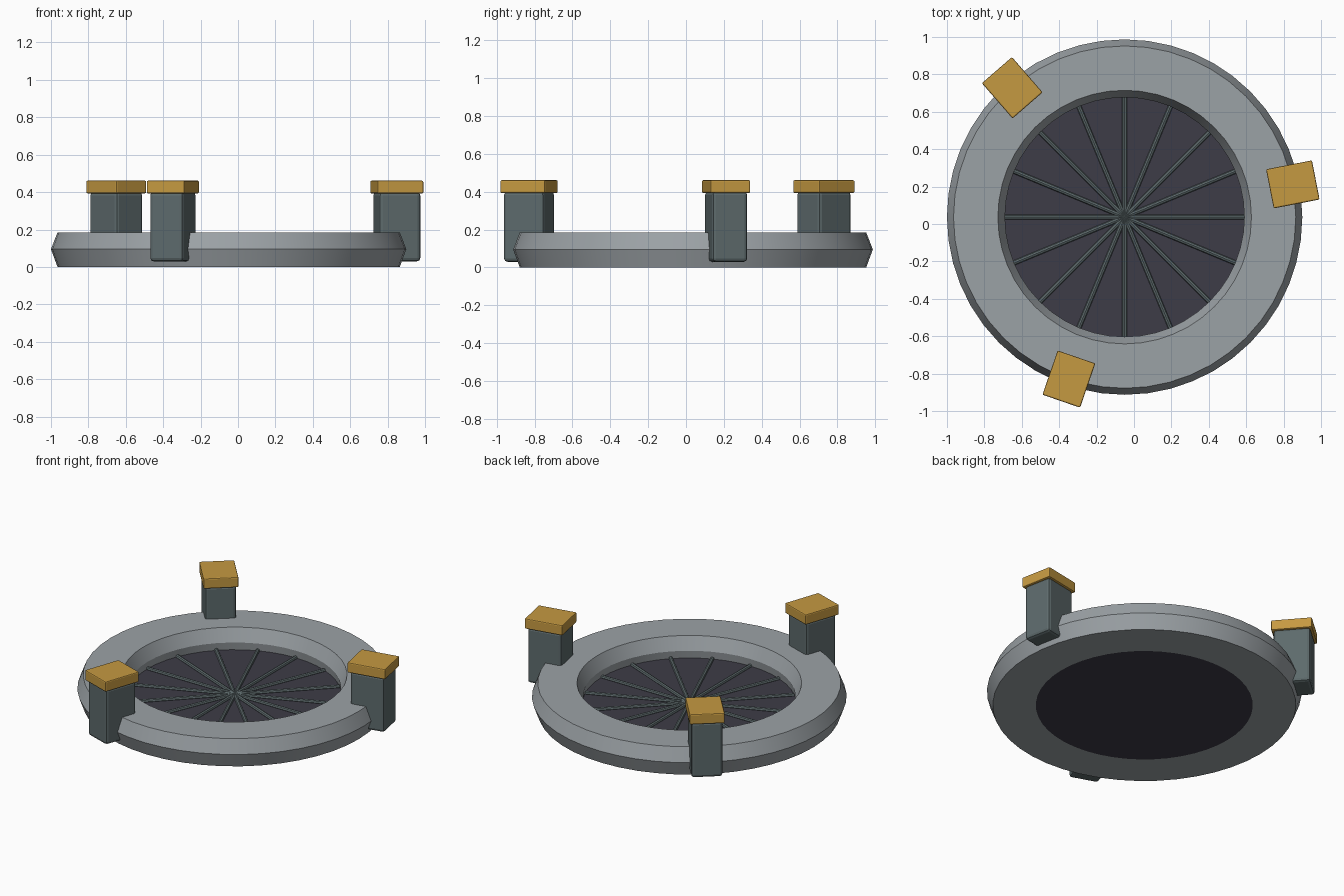
import bpy
import bmesh
from math import cos, sin, pi, radians
from mathutils import Matrix, Vector

if "Cube" in bpy.data.objects:
    bpy.data.objects.remove(bpy.data.objects["Cube"])

CENTRE = Vector((-0.05, 0.037, 0))
SEGMENTS = 48


def material(name, colour):
    m = bpy.data.materials.new(name)
    m.use_nodes = True
    m.diffuse_color = (*colour, 1)
    m.node_tree.nodes["Principled BSDF"].inputs["Base Color"].default_value = (*colour, 1)
    return m


light_metal = material("light grey metal", (0.33, 0.36, 0.38))
dark_metal = material("dark grey metal", (0.11, 0.145, 0.15))
gold = material("gold", (0.56, 0.32, 0.053))
floor_dark = material("dark floor", (0.047, 0.045, 0.063))


def finish(name, bm, mat, smooth=False):
    bmesh.ops.recalc_face_normals(bm, faces=bm.faces)
    mesh = bpy.data.meshes.new(name)
    bm.to_mesh(mesh)
    bm.free()
    mesh.materials.append(mat)
    ob = bpy.data.objects.new(name, mesh)
    bpy.context.collection.objects.link(ob)
    if smooth:
        bpy.ops.object.select_all(action="DESELECT")
        ob.select_set(True)
        bpy.context.view_layer.objects.active = ob
        bpy.ops.object.shade_smooth_by_angle(angle=radians(15))
    return ob


def bevelled_box(name, size, matrix, bevel, mat):
    bm = bmesh.new()
    bmesh.ops.create_cube(bm, size=1, matrix=Matrix.Diagonal((*size, 1)))
    bmesh.ops.bevel(bm, geom=bm.edges[:], offset=bevel, segments=2,
                    profile=0.5, affect="EDGES")
    bm.transform(matrix)
    return finish(name, bm, mat, smooth=True)


# Bevelled ring: closed profile swept around the centre
profile = [(0.678, 0.185), (0.915, 0.185), (0.95, 0.095),
           (0.915, 0), (0.655, 0), (0.64, 0.1)]
bm = bmesh.new()
loops = []
for i in range(SEGMENTS):
    a = 2 * pi * i / SEGMENTS
    loops.append([bm.verts.new(CENTRE + Vector((r * cos(a), r * sin(a), z)))
                  for r, z in profile])
for i, loop in enumerate(loops):
    following = loops[(i + 1) % SEGMENTS]
    for j in range(len(profile)):
        k = (j + 1) % len(profile)
        bm.faces.new((loop[j], following[j], following[k], loop[k]))
finish("ring", bm, light_metal, smooth=True)

# Recessed floor disc
bm = bmesh.new()
bmesh.ops.create_cone(bm, cap_ends=True, segments=SEGMENTS, radius1=0.655,
                      radius2=0.645, depth=0.05,
                      matrix=Matrix.Translation(CENTRE + Vector((0, 0, 0.025))))
finish("floor_disc", bm, floor_dark, smooth=True)

# Radial grille bars, each spanning the full diameter
bm = bmesh.new()
for i in range(8):
    bmesh.ops.create_cone(
        bm, cap_ends=True, segments=8, radius1=0.013, radius2=0.013, depth=1.284,
        matrix=Matrix.Translation(CENTRE + Vector((0, 0, 0.053)))
        @ Matrix.Rotation(i * pi / 8, 4, "Z") @ Matrix.Rotation(pi / 2, 4, "Y"))
finish("grille_bars", bm, dark_metal, smooth=True)

# Three posts with caps around the rim
for i, side in enumerate(("left", "back_right", "front_right")):
    turn = (Matrix.Translation(CENTRE) @ Matrix.Rotation(radians(11 + 120 * i), 4, "Z")
            @ Matrix.Translation((0.916, 0, 0)))
    bevelled_box("post_" + side, (0.226, 0.19, 0.37),
                 turn @ Matrix.Translation((0, 0, 0.215)), 0.018, dark_metal)
    bevelled_box("cap_" + side, (0.25, 0.213, 0.068),
                 turn @ Matrix.Translation((0, 0, 0.427)), 0.007, gold)
